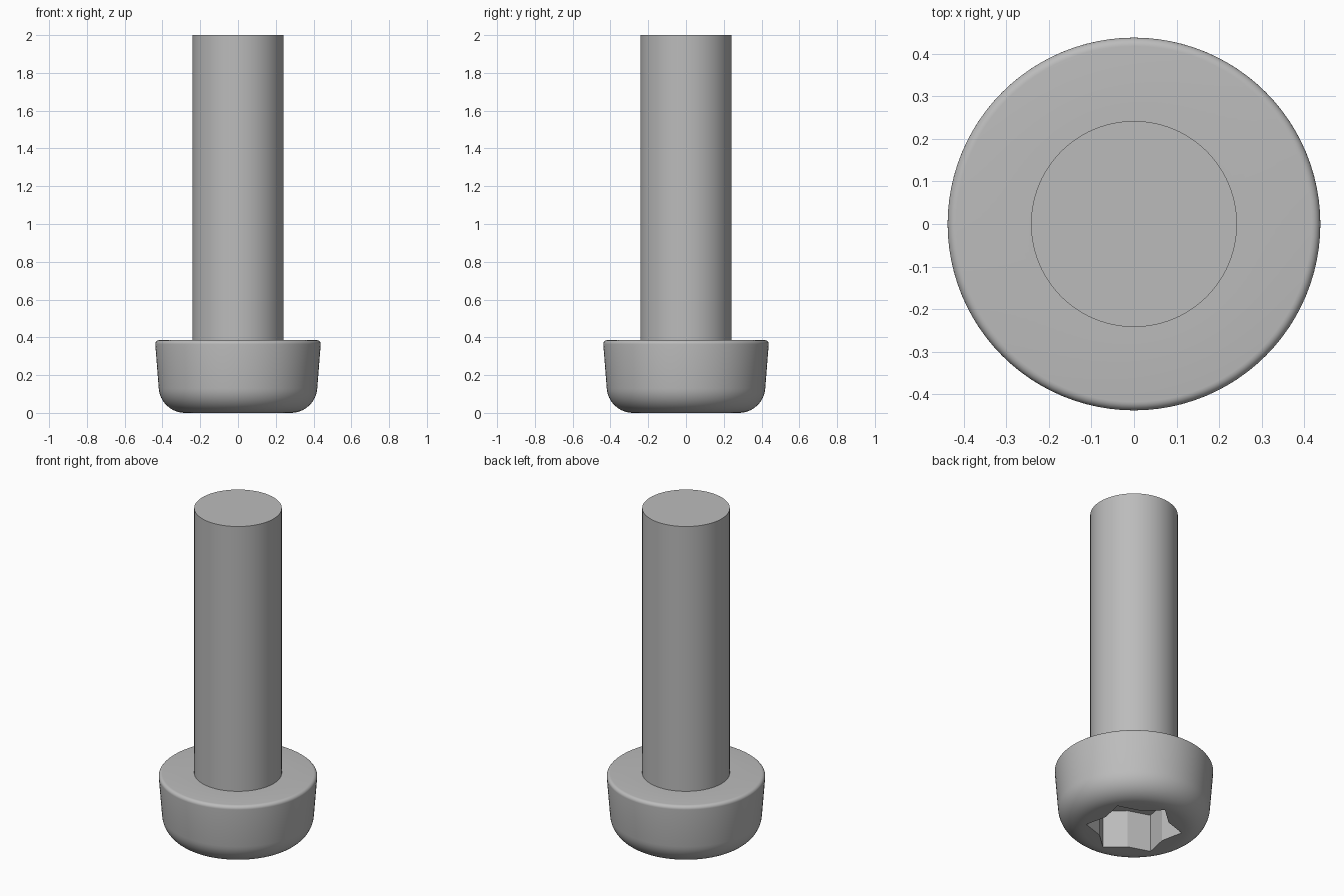
import bpy, bmesh
from math import sin, cos, pi, radians

if "Cube" in bpy.data.objects:
    bpy.data.objects.remove(bpy.data.objects["Cube"])

steel = bpy.data.materials.new("grey_steel")
steel.use_nodes = True
colour = (0.5, 0.5, 0.5, 1)
steel.diffuse_color = colour
steel.node_tree.nodes["Principled BSDF"].inputs["Base Color"].default_value = colour


def arc(r, z, radius, start, end, steps):
    """Profile points (r, z) along a circular fillet."""
    angles = [radians(start + (end - start) * i / steps) for i in range(steps + 1)]
    return [(r + radius * cos(a), z + radius * sin(a)) for a in angles]


def add_object(name, bm):
    bmesh.ops.recalc_face_normals(bm, faces=bm.faces)
    mesh = bpy.data.meshes.new(name)
    bm.to_mesh(mesh)
    bm.free()
    mesh.materials.append(steel)
    obj = bpy.data.objects.new(name, mesh)
    bpy.context.collection.objects.link(obj)
    return obj


def lathe(name, profile, sides=96):
    """Turn a profile about z, closing both open ends with flat caps."""
    bm = bmesh.new()
    rings = [[bm.verts.new((r * cos(2 * pi * i / sides), r * sin(2 * pi * i / sides), z))
              for i in range(sides)] for r, z in profile]
    for low, high in zip(rings, rings[1:]):
        for i in range(sides):
            j = (i + 1) % sides
            bm.faces.new((low[i], low[j], high[j], high[i]))
    bm.faces.new(rings[0])
    bm.faces.new(rings[-1])
    return add_object(name, bm)


def star_prism(name, outer, inner, bottom, top):
    """Six-pointed star column."""
    bm = bmesh.new()
    points = [bm.verts.new(((inner if i % 2 else outer) * cos(radians(30 + 30 * i)),
                            (inner if i % 2 else outer) * sin(radians(30 + 30 * i)), bottom))
              for i in range(12)]
    base = bm.faces.new(points)
    side = bmesh.ops.extrude_face_region(bm, geom=[base])["geom"]
    for v in side:
        if isinstance(v, bmesh.types.BMVert):
            v.co.z = top
    return add_object(name, bm)


def smooth(obj, angle):
    bpy.ops.object.select_all(action="DESELECT")
    obj.select_set(True)
    bpy.context.view_layer.objects.active = obj
    bpy.ops.object.shade_smooth_by_angle(angle=radians(angle))


# Screw body: rounded, slightly flared head and plain shank in one profile
profile = arc(0.28, 0.14, 0.14, -90, -4, 12)
profile += arc(0.418, 0.365, 0.02, -4, 90, 6)
profile += [(0.242, 0.385), (0.242, 2.0)]
screw = lathe("screw_body", profile)

# Star-shaped drive socket sunk into the head
cutter = star_prism("socket_cutter", 0.267, 0.203, -0.1, 0.23)
cut = screw.modifiers.new("drive_socket", "BOOLEAN")
cut.operation = "DIFFERENCE"
cut.solver = "EXACT"
cut.object = cutter
bpy.context.view_layer.objects.active = screw
bpy.ops.object.modifier_apply(modifier=cut.name)
bpy.data.objects.remove(cutter)

smooth(screw, 20)
